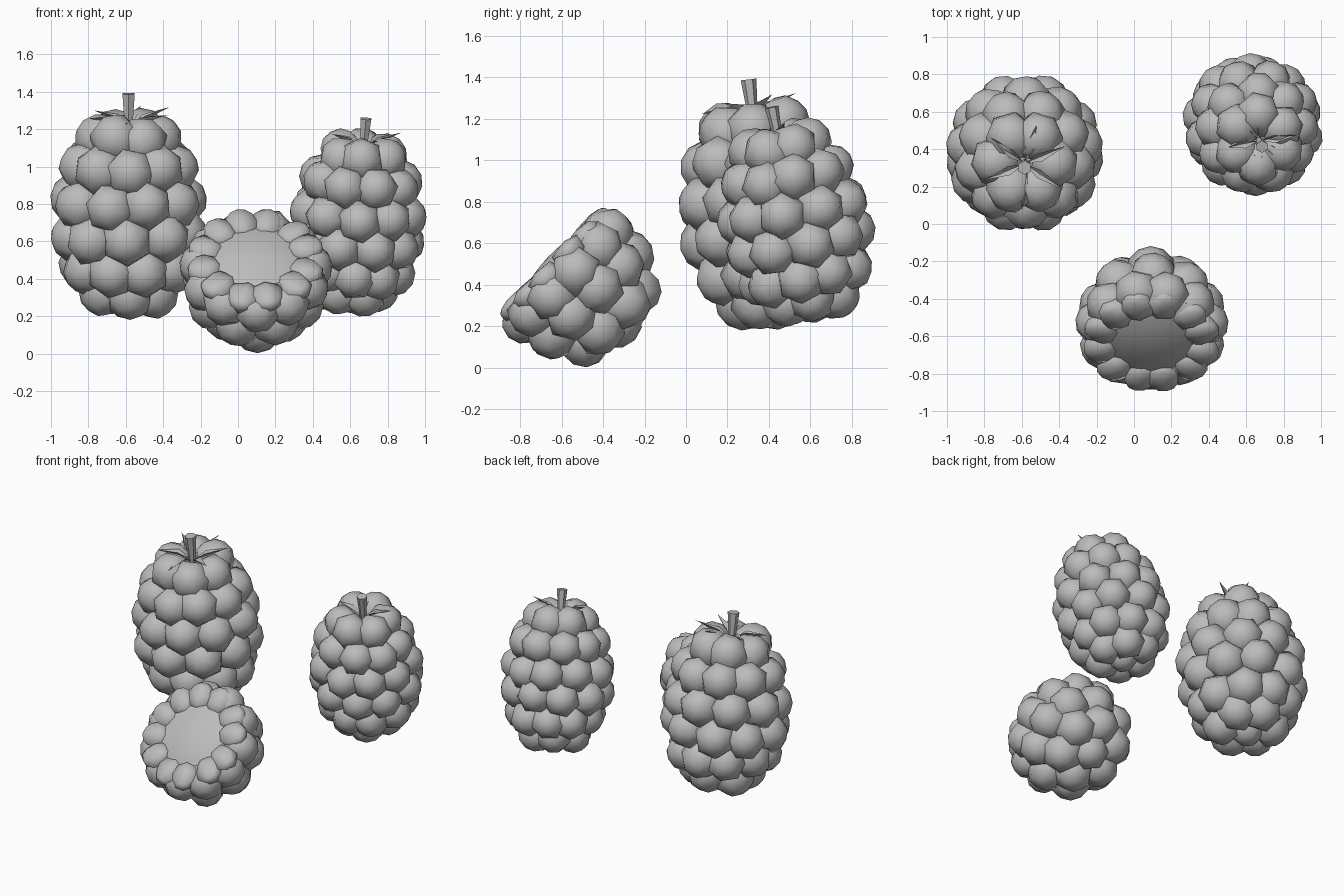
import bpy, bmesh, math, random
from mathutils import Vector, Matrix

if "Cube" in bpy.data.objects:
    bpy.data.objects.remove(bpy.data.objects["Cube"])

random.seed(4)
grey = bpy.data.materials.new("plain_grey")
grey.diffuse_color = (0.5, 0.5, 0.5, 1)
grey.use_nodes = True
grey.node_tree.nodes["Principled BSDF"].inputs["Base Color"].default_value = grey.diffuse_color


def finish(bm, name, matrix, smooth=True):
    me = bpy.data.meshes.new(name)
    bm.to_mesh(me)
    bm.free()
    me.materials.append(grey)
    for p in me.polygons:
        p.use_smooth = smooth
    ob = bpy.data.objects.new(name, me)
    ob.matrix_world = matrix
    bpy.context.collection.objects.link(ob)
    return ob


def placement(centre, axis, scale=1.0):
    # keeps local x along world x and tilts local z to the axis
    z = Vector(axis).normalized()
    y = z.cross(Vector((1, 0, 0))).normalized()
    rot = Matrix((y.cross(z), y, z)).transposed().to_4x4()
    return Matrix.Translation(centre) @ rot @ Matrix.Scale(scale, 4)


def drupelets(bm, rows, shift=1):
    # rows: height, ring radius, count, slope of the outward direction, drupelet radius
    for i, (z, r, n, slope, radius) in enumerate(rows):
        for k in range(n):
            a = 2 * math.pi * (k + 0.5 * ((i + shift) % 2)) / n - math.pi / 2
            a += random.uniform(-.05, .05)
            out = Vector((math.cos(a) * math.cos(slope), math.sin(a) * math.cos(slope),
                          math.sin(slope)))
            pos = Vector((r * math.cos(a), r * math.sin(a), z + random.uniform(-.012, .012)))
            m = (Matrix.Translation(pos) @ out.to_track_quat('Z', 'Y').to_matrix().to_4x4()
                 @ Matrix.Rotation(random.uniform(0, 1), 4, 'Z'))
            bmesh.ops.create_uvsphere(bm, u_segments=6, v_segments=6, radius=radius, matrix=m)


def whole_berry(name, matrix, shift):
    # fleshy body
    bm = bmesh.new()
    R = 0.14
    drupelets(bm, [(0.42, 0.15, 6, 0.85, R), (0.265, 0.24, 9, 0.4, R),
                   (0.08, 0.285, 9, 0.1, R), (-0.1, 0.285, 9, -0.1, R),
                   (-0.27, 0.24, 9, -0.4, R), (-0.4, 0.15, 6, -0.85, R),
                   (-0.42, 0.0, 1, -1.57, 0.125)], shift)
    finish(bm, name + "_drupelets", matrix)
    # inner core that closes the gaps
    bm = bmesh.new()
    bmesh.ops.create_uvsphere(bm, u_segments=16, v_segments=10, radius=1,
                              matrix=Matrix.Diagonal((0.3, 0.3, 0.47, 1)))
    finish(bm, name + "_core", matrix)
    # sepals: narrow folded leaves
    bm = bmesh.new()
    for k in range(6):
        turn = Matrix.Rotation(2 * math.pi * k / 6 + 0.3 + random.uniform(-.2, .2), 3, 'Z')
        tip = random.uniform(0.19, 0.25)
        lift = random.uniform(0.52, 0.58)
        pts = [(0.01, 0, 0.48), (0.09, -0.024, 0.54), (0.09, 0, 0.51),
               (0.09, 0.024, 0.54), (tip, 0, lift)]
        v = [bm.verts.new(turn @ Vector(p)) for p in pts]
        for f in ((0, 1, 2), (0, 2, 3), (1, 4, 2), (2, 4, 3)):
            bm.faces.new([v[j] for j in f])
    finish(bm, name + "_sepals", matrix, False)
    # stem, wider at the top
    bm = bmesh.new()
    bmesh.ops.create_cone(bm, cap_ends=True, segments=6, radius1=0.022, radius2=0.038,
                          depth=0.2, matrix=Matrix.Translation((0, 0, 0.56)))
    finish(bm, name + "_stem", matrix, False)


whole_berry("large_berry", placement((-0.585, 0.38, 0.735), (0, -0.12, 1)), 1)
whole_berry("small_berry", placement((0.637, 0.53, 0.69), (0.08, -0.2, 0.97), 0.88), 0)

# cut berry lying with its flat end to the front and up
cut = placement((0.095, -0.69, 0.56), (0, -0.72, 0.69), 1.01)
bm = bmesh.new()
drupelets(bm, [(-0.09, 0.275, 12, 0.3, 0.095), (-0.17, 0.28, 11, 0.0, 0.13),
               (-0.31, 0.255, 9, -0.35, 0.135), (-0.44, 0.165, 6, -0.85, 0.135),
               (-0.47, 0.0, 1, -1.57, 0.13)])
# flatten the tops along the cut end
for v in bm.verts:
    if v.co.z > -0.07:
        v.co.z = -0.07 + (v.co.z + 0.07) * 0.4
finish(bm, "cut_berry_drupelets", cut)

# smooth, slightly domed cut surface
bm = bmesh.new()
rings, seg = 5, 24
centre = bm.verts.new((0, 0, -0.035))
grid = []
for i in range(1, rings + 1):
    f = i / rings
    grid.append([bm.verts.new((0.28 * f * math.cos(2 * math.pi * k / seg),
                               0.28 * f * math.sin(2 * math.pi * k / seg),
                               -0.035 - 0.06 * f * f)) for k in range(seg)])
for k in range(seg):
    n = (k + 1) % seg
    bm.faces.new((centre, grid[0][k], grid[0][n]))
    for i in range(rings - 1):
        bm.faces.new((grid[i][k], grid[i + 1][k], grid[i + 1][n], grid[i][n]))
finish(bm, "cut_berry_end", cut)
